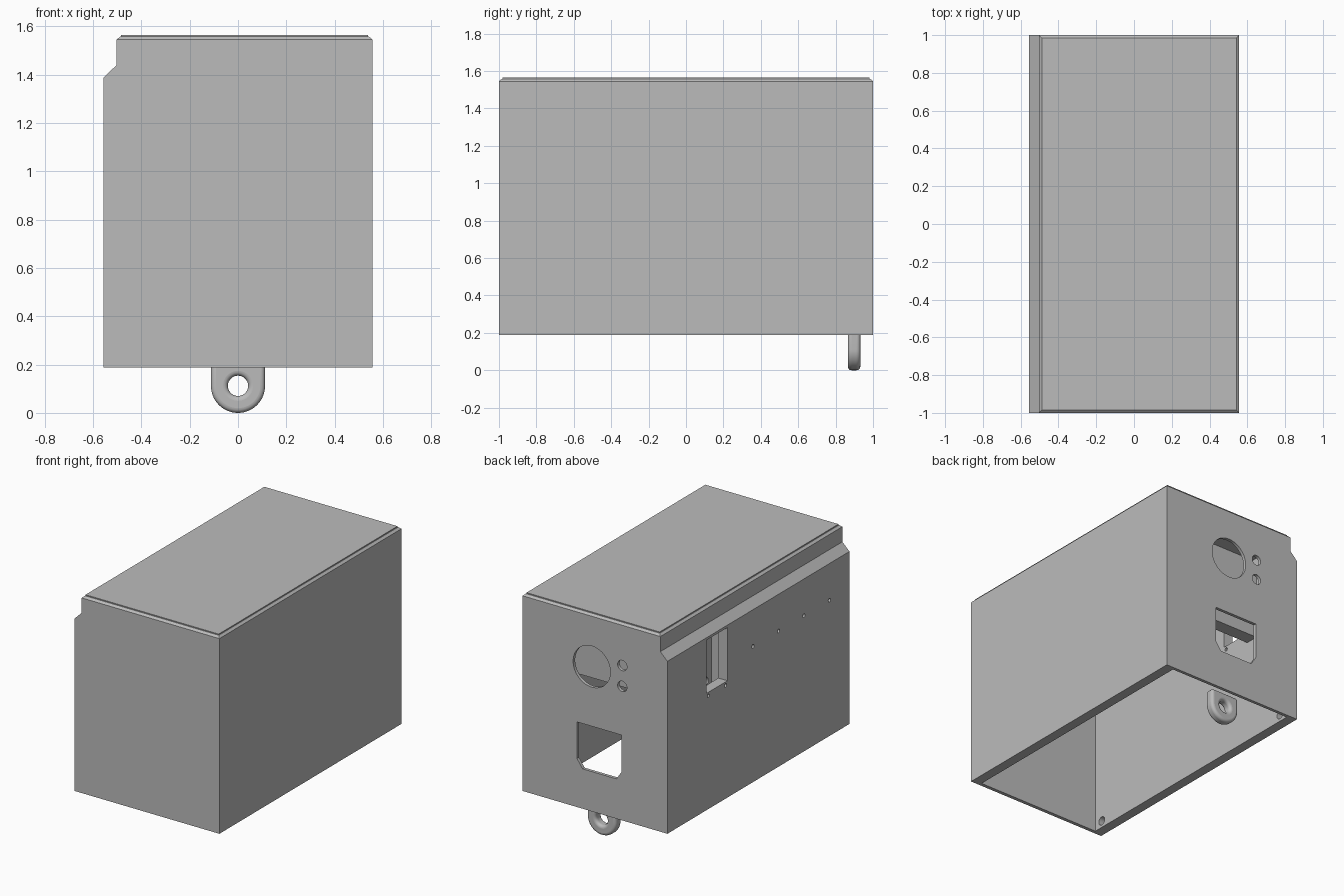
import bpy, bmesh, math
from mathutils import Matrix, Vector

old = bpy.data.objects.get("Cube")
if old:
    bpy.data.objects.remove(old, do_unlink=True)

grey = bpy.data.materials.new("light grey")
grey.use_nodes = True
COLOUR = (0.5, 0.5, 0.5, 1)
grey.diffuse_color = COLOUR
grey.node_tree.nodes["Principled BSDF"].inputs["Base Color"].default_value = COLOUR


def finish(bm, name):
    bmesh.ops.recalc_face_normals(bm, faces=bm.faces)
    mesh = bpy.data.meshes.new(name)
    bm.to_mesh(mesh)
    bm.free()
    mesh.materials.append(grey)
    obj = bpy.data.objects.new(name, mesh)
    bpy.context.collection.objects.link(obj)
    return obj


def extrude_y(name, profile, y0, y1):
    """Solid made from an (x, z) outline swept along y."""
    bm = bmesh.new()
    face = bm.faces.new([bm.verts.new((x, y0, z)) for x, z in profile])
    out = bmesh.ops.extrude_face_region(bm, geom=[face])
    moved = [v for v in out["geom"] if isinstance(v, bmesh.types.BMVert)]
    bmesh.ops.translate(bm, vec=(0, y1 - y0, 0), verts=moved)
    return finish(bm, name)


def box(name, x, y, z):
    return extrude_y(name, [(x[0], z[0]), (x[1], z[0]), (x[1], z[1]), (x[0], z[1])], *y)


def rod(name, centre, radius, length, axis, sides=32):
    bm = bmesh.new()
    turn = Matrix.Rotation(math.pi / 2, 4, "Y" if axis == "x" else "X")
    bmesh.ops.create_cone(bm, cap_ends=True, segments=sides, radius1=radius, radius2=radius,
                          depth=length, matrix=Matrix.Translation(Vector(centre)) @ turn)
    return finish(bm, name)


def cut(target, cutters):
    """Subtract every cutter, bake the result and drop the cutters."""
    for c in cutters:
        mod = target.modifiers.new("cut", "BOOLEAN")
        mod.operation, mod.solver, mod.object = "DIFFERENCE", "EXACT", c
    bpy.context.view_layer.update()
    deps = bpy.context.evaluated_depsgraph_get()
    baked = bpy.data.meshes.new_from_object(target.evaluated_get(deps))
    target.modifiers.clear()
    target.data = baked
    for c in cutters:
        bpy.data.objects.remove(c, do_unlink=True)


def smooth(obj, angle=30):
    bpy.ops.object.select_all(action="DESELECT")
    obj.select_set(True)
    bpy.context.view_layer.objects.active = obj
    bpy.ops.object.shade_smooth_by_angle(angle=math.radians(angle))


BOTTOM, SEAM, TOP = 0.188, 1.545, 1.565
HALF, STEP = 0.557, -0.503

# Case with a stepped shoulder along its right side
case = extrude_y("case", [(-HALF, BOTTOM), (HALF, BOTTOM), (HALF, SEAM), (STEP, SEAM),
                          (STEP, 1.44), (-HALF, 1.387)], -1, 1)

# Hollow interior, open underneath
cutters = [extrude_y("interior", [(-0.487, 0.1), (0.487, 0.1), (0.487, 1.5), (-0.455, 1.5),
                                  (-0.455, 1.41), (-0.487, 1.38)], -0.975, 0.978)]

# Rear openings: round port, two small holes, and a chamfered socket
cutters.append(rod("port", (0.025, 1, 1.195), 0.143, 0.2, "y", 64))
cutters += [rod("rear_hole", (-0.21, 1, z), 0.036, 0.2, "y") for z in (1.265, 1.12)]
cutters.append(extrude_y("socket", [(-0.165, 0.465), (0.095, 0.465), (0.138, 0.525),
                                    (0.138, 0.78), (-0.205, 0.78), (-0.205, 0.525)], 0.9, 1.1))

# Side openings: window, its screw holes, and a row of small holes
cutters.append(box("window", (-0.7, -0.4), (0.34, 0.57), (1.0, 1.37)))
cutters += [rod("screw_hole", (-0.5, y, 0.975), 0.012, 0.3, "x", 16) for y in (0.36, 0.55)]
cutters += [rod("side_hole", (-0.5, 0.06 - 0.28 * i, 1.132), 0.013, 0.3, "x", 16) for i in range(4)]

# Blind holes inside the lower corners
cutters += [rod("corner_socket", (sx * 0.49, sy * 0.91, 0.237), 0.03, 0.08, "x")
            for sx in (-1, 1) for sy in (-1, 1)]
cut(case, cutters)
smooth(case)

# Lid with a chamfered rim and a thin raised panel
bm = bmesh.new()
rings = []
for inset, z in ((0, SEAM), (0.015, 1.558), (0.018, 1.558), (0.018, TOP)):
    x0, x1, y = STEP + inset, HALF - inset, 1 - inset
    rings.append([bm.verts.new(p) for p in ((x0, -y, z), (x1, -y, z), (x1, y, z), (x0, y, z))])
for a, b in zip(rings, rings[1:]):
    for i in range(4):
        j = (i + 1) % 4
        bm.faces.new((a[i], a[j], b[j], b[i]))
bm.faces.new(rings[0])
bm.faces.new(rings[-1])
finish(bm, "lid")

# Partition hanging inside behind the round port
box("partition", (-0.487, 0.487), (0.575, 0.67), (0.93, 1.5))

# Hanging lug with a rounded rim and eye
R, EYE, CZ, ROUND = 0.112, 0.042, 0.112, 0.02
arc = [(R * math.cos(a), CZ + R * math.sin(a))
       for a in (math.pi + math.pi * i / 32 for i in range(33))]
lug = extrude_y("lug", arc + [(R, 0.21), (-R, 0.21)], 0.865, 0.932)
cut(lug, [rod("eye", (0, 0.9, CZ), EYE, 0.3, "y", 40)])
bevel = lug.modifiers.new("rounding", "BEVEL")
bevel.width, bevel.segments = ROUND, 5
bevel.limit_method, bevel.angle_limit = "ANGLE", math.radians(50)
smooth(lug, 40)
